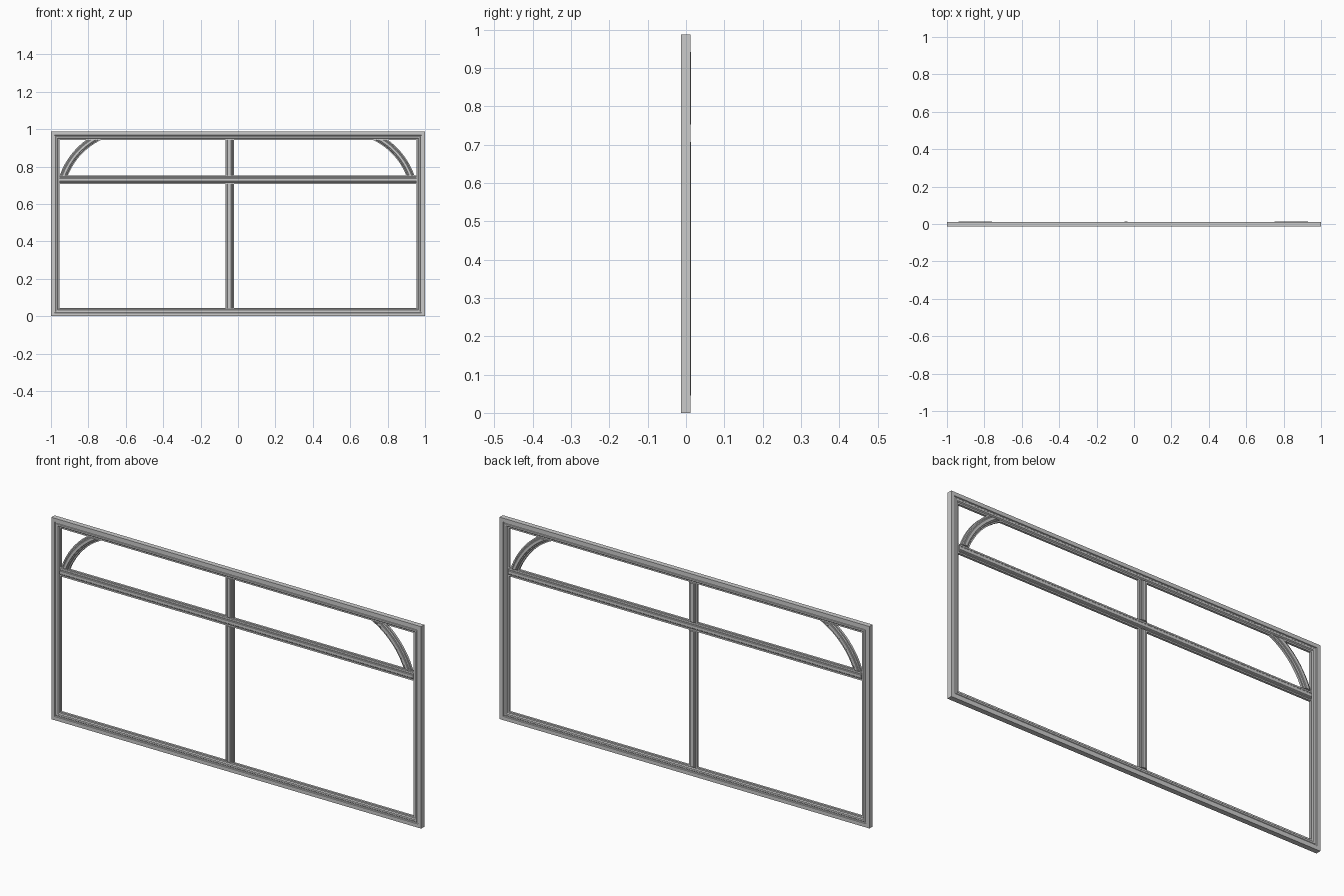
import bpy, bmesh, math
from mathutils import Vector

if "Cube" in bpy.data.objects:
    bpy.data.objects.remove(bpy.data.objects["Cube"])

HEIGHT, W = 0.987, 0.045          # overall height, moulding width
FRONT, BACK = -0.0135, 0.0115     # frame depth
MULLION_X, RAIL_Z = -0.043, 0.73


def frame_profile():
    """Stepped moulding, u = 0 at the outer edge to W at the opening."""
    front = [(0, FRONT), (.018, FRONT), (.020, FRONT + .004), (.024, FRONT + .004),
             (.026, FRONT + .002), (.034, FRONT + .002), (.038, FRONT + .007), (W, FRONT + .007)]
    back = [(u, FRONT + BACK - y) for u, y in reversed(front)]
    return front + back


def bar_profile(width, front, back):
    """Symmetrical glazing bar: raised centre, grooves, lower lips."""
    h = width / 2
    half = [(h, .007), (h * .72, .007), (h * .6, .002), (h * .4, .002), (h * .3, 0)]
    side = [(-u, d) for u, d in half] + [(u, d) for u, d in reversed(half)]
    return [(u, front + d) for u, d in side] + [(u, back - d) for u, d in reversed(side)]


def sweep(name, profile, stations, closed=False, clip=None, smooth=False):
    """Loft a (u, y) profile through stations of (origin xz, u-direction xz)."""
    bm = bmesh.new()
    rings = [[bm.verts.new((ox + u * dx, y, oz + u * dz)) for u, y in profile]
             for (ox, oz), (dx, dz) in stations]
    n = len(profile)
    pairs = list(zip(rings, rings[1:]))
    if closed:
        pairs.append((rings[-1], rings[0]))
    for a, b in pairs:
        for i in range(n):
            j = (i + 1) % n
            bm.faces.new((a[i], a[j], b[j], b[i]))
    if not closed:
        bm.faces.new(rings[0])
        bm.faces.new(rings[-1][::-1])
    # trim the ends flush with neighbouring members
    for z, sign in clip or []:
        geom = bm.verts[:] + bm.edges[:] + bm.faces[:]
        cut = bmesh.ops.bisect_plane(bm, geom=geom, plane_co=Vector((0, 0, z)),
                                     plane_no=Vector((0, 0, sign)), clear_outer=True)
        edges = [e for e in cut["geom_cut"] if isinstance(e, bmesh.types.BMEdge)]
        bmesh.ops.holes_fill(bm, edges=edges, sides=0)
    bmesh.ops.recalc_face_normals(bm, faces=bm.faces[:])
    mesh = bpy.data.meshes.new(name)
    bm.to_mesh(mesh)
    bm.free()
    ob = bpy.data.objects.new(name, mesh)
    bpy.context.collection.objects.link(ob)
    if smooth:
        bpy.ops.object.select_all(action='DESELECT')
        ob.select_set(True)
        bpy.context.view_layer.objects.active = ob
        bpy.ops.object.shade_smooth_by_angle(angle=math.radians(25))
    return ob


# outer frame with mitred corners
sweep("outer_frame", frame_profile(),
      [((-1, 0), (1, 1)), ((1, 0), (-1, 1)), ((1, HEIGHT), (-1, -1)), ((-1, HEIGHT), (1, -1))],
      closed=True)

# horizontal transom rail
sweep("transom_rail", bar_profile(W, FRONT, BACK),
      [((-1 + W, RAIL_Z), (0, 1)), ((1 - W, RAIL_Z), (0, 1))])

# vertical mullion, below and above the rail
for name, z0, z1 in (("lower_mullion", W, RAIL_Z - W / 2),
                     ("upper_mullion", RAIL_Z + W / 2, HEIGHT - W)):
    sweep(name, bar_profile(W, FRONT + .002, BACK + .002),
          [((MULLION_X, z0), (1, 0)), ((MULLION_X, z1), (1, 0))])

# curved corner bars in the upper lights
CZ, R, BAR = 0.62, 0.378, 0.041
for name, side in (("left_corner_arc", -1), ("right_corner_arc", 1)):
    cx = -0.005 + side * 0.5725
    stations = []
    for k in range(17):
        a = math.radians(12 + 66 * k / 16)
        d = (side * math.cos(a), math.sin(a))
        stations.append(((cx + R * d[0], CZ + R * d[1]), d))
    sweep(name, bar_profile(BAR, FRONT + .002, BACK + .002), stations,
          clip=[(HEIGHT - W, 1), (RAIL_Z + W / 2, -1)], smooth=True)
